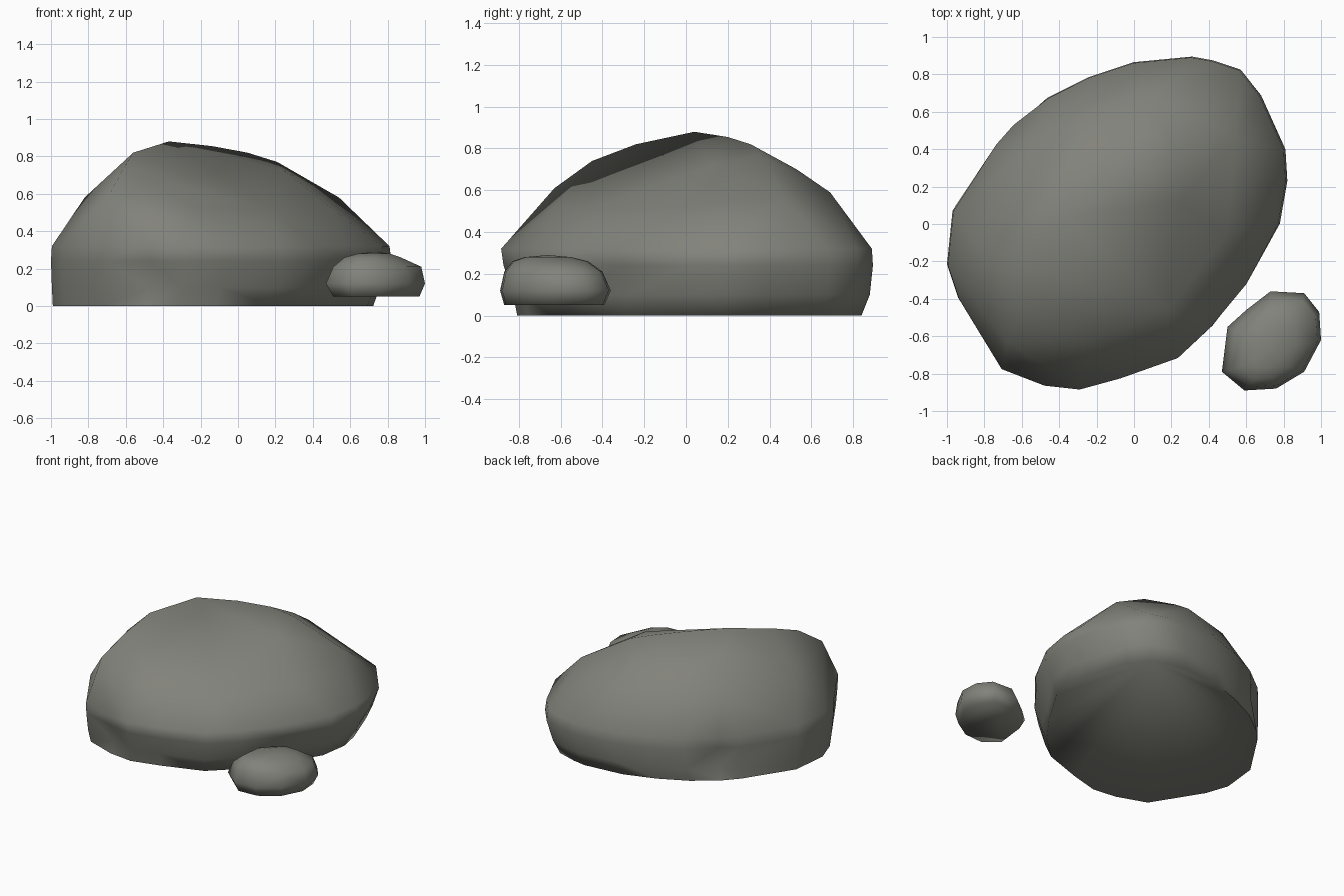
import bpy
import bmesh
import math
from mathutils import Vector

cube = bpy.data.objects.get("Cube")
if cube:
    bpy.data.objects.remove(cube, do_unlink=True)

stone = bpy.data.materials.new("grey stone")
stone.use_nodes = True
colour = (0.225, 0.225, 0.2, 1)
stone.diffuse_color = colour
bsdf = stone.node_tree.nodes["Principled BSDF"]
bsdf.inputs["Base Color"].default_value = colour
bsdf.inputs["Roughness"].default_value = 0.9


def bounds(values):
    return min(values), max(values)


def remap(value, old, new):
    return new[0] + (value - old[0]) / (old[1] - old[0]) * (new[1] - new[0])


def hull_rock(name, outline, levels, crown, smooth_angle, dents=()):
    """Wrap a skin around the outline, fitted to each level, and the crown points."""
    bm = bmesh.new()
    span_x = bounds([p[0] for p in outline])
    span_y = bounds([p[1] for p in outline])
    for z, x0, x1, y0, y1 in levels:
        for x, y in outline:
            bm.verts.new((remap(x, span_x, (x0, x1)), remap(y, span_y, (y0, y1)), z))
    for point in crown:
        bm.verts.new(point)
    bmesh.ops.convex_hull(bm, input=bm.verts[:])
    loose = [v for v in bm.verts if not v.link_faces]
    bmesh.ops.delete(bm, geom=loose, context="VERTS")

    # Shallow hollows pushed into the sides
    for centre, radius, push in dents:
        for v in bm.verts:
            distance = (v.co - Vector(centre)).length
            if distance < radius:
                fade = 0.5 + 0.5 * math.cos(math.pi * distance / radius)
                v.co += Vector(push) * fade

    bmesh.ops.recalc_face_normals(bm, faces=bm.faces)
    mesh = bpy.data.meshes.new(name)
    bm.to_mesh(mesh)
    bm.free()
    mesh.materials.append(stone)
    rock = bpy.data.objects.new(name, mesh)
    bpy.context.collection.objects.link(rock)
    bpy.ops.object.select_all(action="DESELECT")
    rock.select_set(True)
    bpy.context.view_layer.objects.active = rock
    bpy.ops.object.shade_smooth_by_angle(angle=math.radians(smooth_angle))


# Large boulder with a flat base
boulder_outline = [
    (0.31, 0.9), (0, 0.87), (-0.24, 0.79), (-0.46, 0.68), (-0.65, 0.54),
    (-0.74, 0.43), (-0.81, 0.29), (-0.97, 0.07), (-1, -0.22), (-0.94, -0.4),
    (-0.83, -0.54), (-0.71, -0.78), (-0.48, -0.87), (-0.29, -0.89),
    (-0.07, -0.83), (0.24, -0.72), (0.42, -0.55), (0.61, -0.32), (0.78, 0),
    (0.82, 0.23), (0.81, 0.4), (0.68, 0.69), (0.57, 0.83), (0.42, 0.88)]
boulder_levels = [
    (0, -0.99, 0.73, -0.81, 0.84),
    (0.1, -0.995, 0.77, -0.85, 0.88),
    (0.24, -1, 0.82, -0.88, 0.895),
    (0.32, -0.995, 0.81, -0.885, 0.89)]

# Diagonal crest, then the shoulders of its front and back slopes
crest = [(-0.68, -0.63, 0.61), (-0.61, -0.45, 0.74), (-0.56, -0.24, 0.82),
         (-0.37, 0.04, 0.88), (-0.14, 0.2, 0.855), (0.05, 0.31, 0.82),
         (0.21, 0.36, 0.77), (0.54, 0.46, 0.58)]
front_shoulder = [(-0.25, -0.62, 0.53), (0.18, -0.46, 0.51), (0.5, -0.05, 0.52),
                  (0.25, 0.12, 0.72)]
back_shoulder = [(-0.82, -0.12, 0.58), (-0.57, 0.4, 0.58), (-0.3, 0.57, 0.6),
                 (0.1, 0.69, 0.59), (0.08, 0.53, 0.7), (-0.47, 0.24, 0.73)]
hull_rock("boulder", boulder_outline, boulder_levels,
          crest + front_shoulder + back_shoulder, 70,
          [((-0.5, -0.87, 0.14), 0.2, (0.02, 0.05, 0)),
           ((-0.2, -0.85, 0.12), 0.2, (0, 0.05, 0)),
           ((0.6, -0.3, 0.1), 0.2, (-0.04, 0.03, 0)),
           ((0.77, 0.35, 0.06), 0.2, (-0.04, -0.02, 0)),
           ((-0.64, 0.52, 0.16), 0.2, (0.04, -0.04, 0))])

# Small stone resting beside it
pebble_outline = [
    (0.73, -0.36), (0.6, -0.46), (0.5, -0.55), (0.47, -0.79), (0.59, -0.89),
    (0.76, -0.88), (0.91, -0.79), (1, -0.62), (0.99, -0.47), (0.91, -0.37)]
pebble_levels = [
    (0.05, 0.51, 0.97, -0.87, -0.39),
    (0.12, 0.47, 1, -0.89, -0.36),
    (0.21, 0.51, 0.98, -0.87, -0.4),
    (0.26, 0.57, 0.87, -0.83, -0.47),
    (0.28, 0.64, 0.81, -0.77, -0.55)]
hull_rock("small_stone", pebble_outline, pebble_levels, [(0.73, -0.66, 0.29)], 80)
